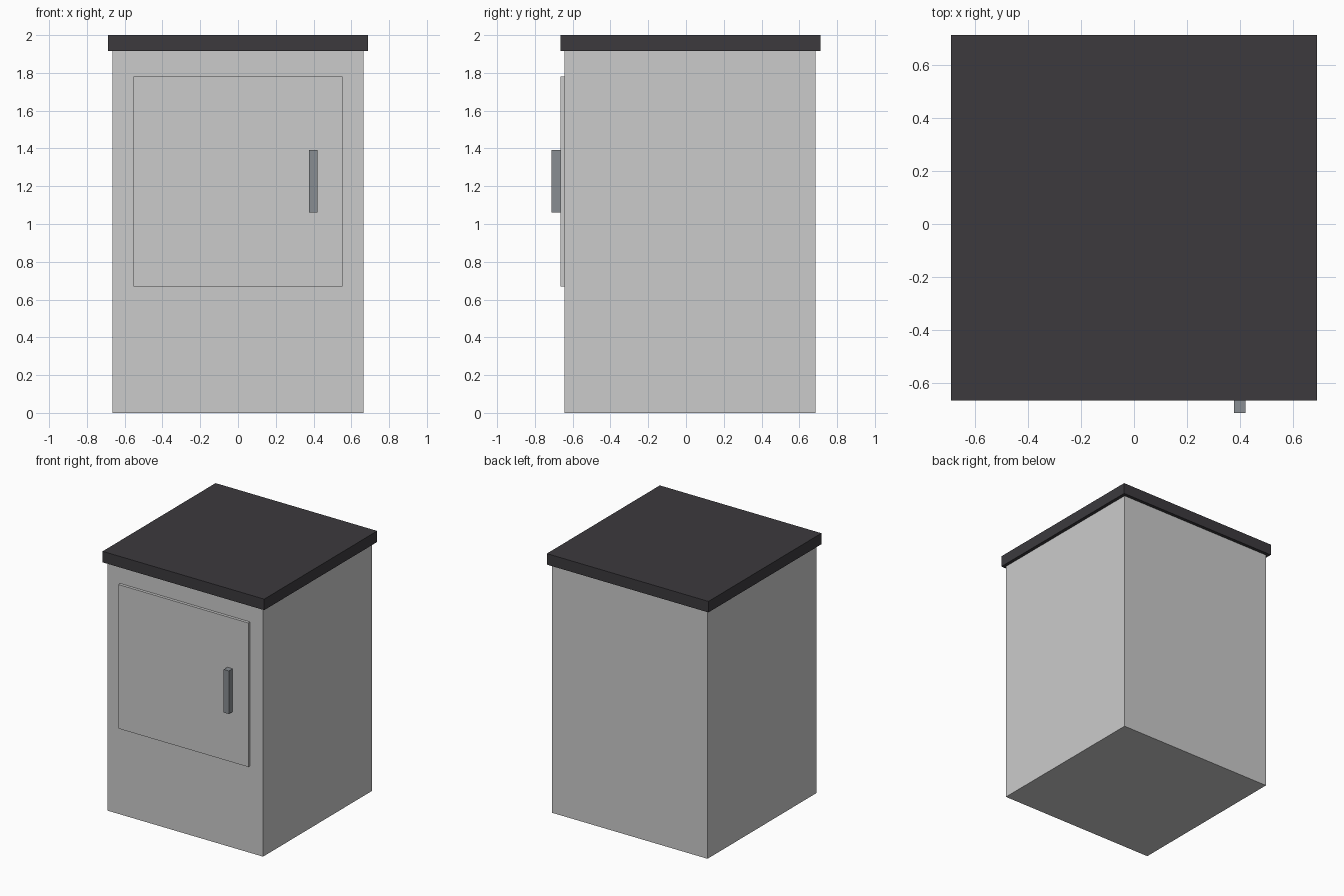
import bpy

if "Cube" in bpy.data.objects:
    bpy.data.objects.remove(bpy.data.objects["Cube"])


def material(name, rgb):
    mat = bpy.data.materials.new(name)
    mat.diffuse_color = (*rgb, 1.0)
    mat.use_nodes = True
    mat.node_tree.nodes["Principled BSDF"].inputs["Base Color"].default_value = mat.diffuse_color
    return mat


def box(name, x, y, z, mat=None):
    """Box spanning the (min, max) range on each axis."""
    spans = (x, y, z)
    bpy.ops.mesh.primitive_cube_add(size=1, location=[(a + b) / 2 for a, b in spans])
    obj = bpy.context.object
    obj.name = name
    obj.scale = [b - a for a, b in spans]
    bpy.ops.object.transform_apply(location=False, rotation=False, scale=True)
    if mat:
        obj.data.materials.append(mat)
    return obj


dark = material("dark_worktop", (0.045, 0.042, 0.048))
metal = material("handle_metal", (0.25, 0.27, 0.29))

# Cabinet carcass
box("cabinet_body", (-0.664, 0.664), (-0.643, 0.686), (0.0, 1.915))

# Overhanging worktop
box("worktop", (-0.689, 0.689), (-0.665, 0.711), (1.915, 2.0), dark)

# Raised door panel and its handle
box("door", (-0.554, 0.554), (-0.665, -0.643), (0.67, 1.78))
box("door_handle", (0.376, 0.42), (-0.711, -0.665), (1.06, 1.392), metal)
